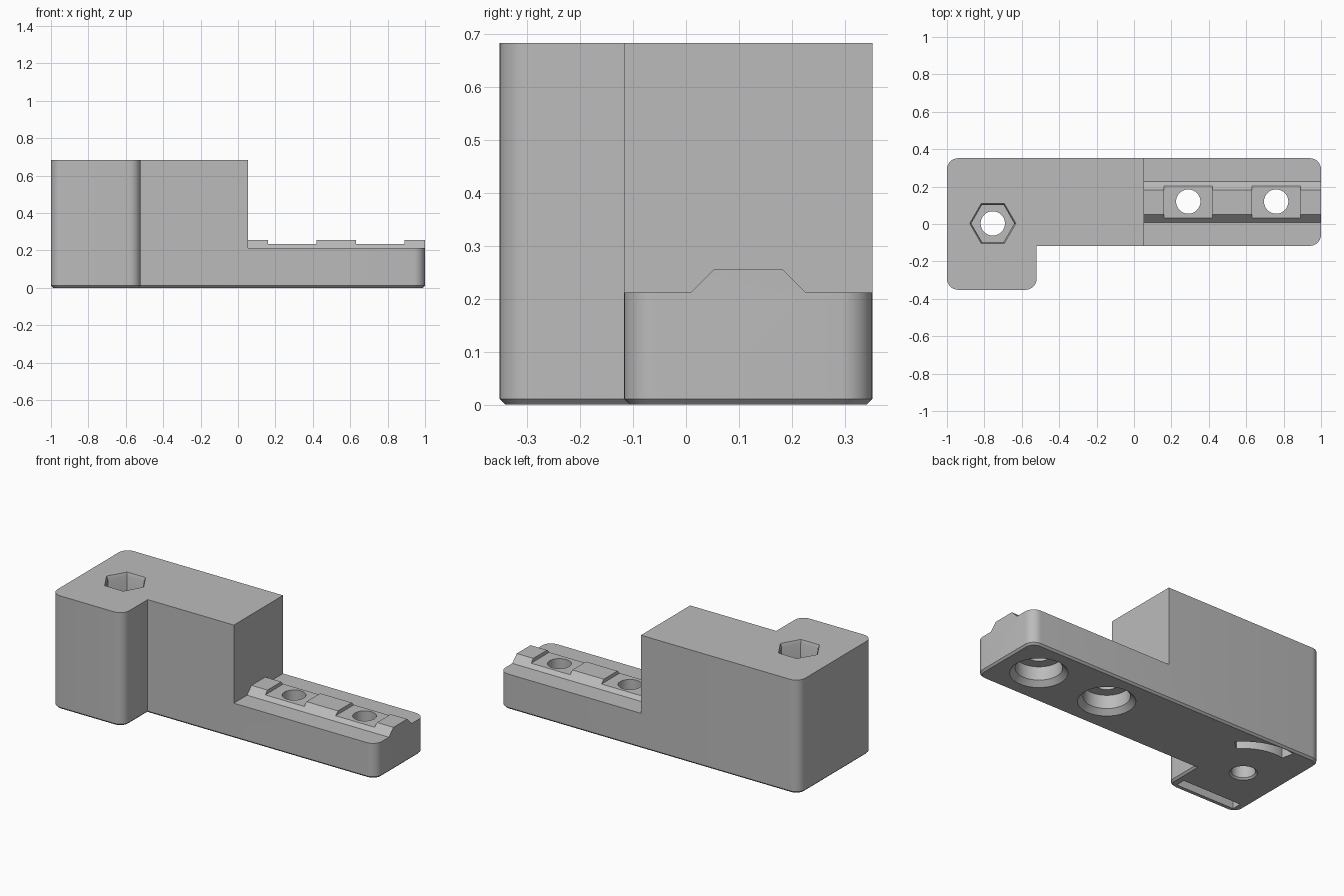
import bpy, bmesh, math
from mathutils import Vector

if "Cube" in bpy.data.objects:
    bpy.data.objects.remove(bpy.data.objects["Cube"])

gray = bpy.data.materials.new("light gray plastic")
gray.diffuse_color = (0.5, 0.5, 0.5, 1)
gray.use_nodes = True
gray.node_tree.nodes["Principled BSDF"].inputs["Base Color"].default_value = gray.diffuse_color


def to_object(name, bm):
    bmesh.ops.recalc_face_normals(bm, faces=bm.faces)
    mesh = bpy.data.meshes.new(name)
    bm.to_mesh(mesh)
    bm.free()
    mesh.materials.append(gray)
    obj = bpy.data.objects.new(name, mesh)
    bpy.context.collection.objects.link(obj)
    return obj


def prism_bm(points, direction):
    bm = bmesh.new()
    face = bm.faces.new([bm.verts.new(p) for p in points])
    ext = bmesh.ops.extrude_face_region(bm, geom=[face])["geom"]
    bmesh.ops.translate(bm, vec=Vector(direction),
                        verts=[v for v in ext if isinstance(v, bmesh.types.BMVert)])
    bmesh.ops.recalc_face_normals(bm, faces=bm.faces)
    return bm


def box(name, x0, x1, y0, y1, z0, z1):
    pts = [(x0, y0, z0), (x1, y0, z0), (x1, y1, z0), (x0, y1, z0)]
    return to_object(name, prism_bm(pts, (0, 0, z1 - z0)))


def bore(name, x, y, rings, sides=48):
    """Stack of (radius, height) rings joined into a closed turned solid."""
    bm = bmesh.new()
    loops = [[bm.verts.new((x + r * math.cos(i * math.tau / sides),
                            y + r * math.sin(i * math.tau / sides), z))
              for i in range(sides)] for r, z in rings]
    bm.faces.new(loops[0])
    bm.faces.new(loops[-1])
    for a, b in zip(loops, loops[1:]):
        for i in range(sides):
            j = (i + 1) % sides
            bm.faces.new((a[i], a[j], b[j], b[i]))
    return to_object(name, bm)


# L-shaped body with rounded outer corners and a chamfered bottom rim
H = 0.683
outline = [(-1, -0.352), (-0.52, -0.352), (-0.52, -0.117),
           (1, -0.117), (1, 0.352), (-1, 0.352)]
bm = prism_bm([(x, y, 0) for x, y in outline], (0, 0, H))
corners = [e for e in bm.edges
           if abs(e.verts[0].co.z - e.verts[1].co.z) > 0.1
           and (e.verts[0].co.xy - Vector((-0.52, -0.117))).length > 0.01]
bmesh.ops.bevel(bm, geom=corners, offset=0.06, segments=8, profile=0.5, affect='EDGES')
rim = [e for e in bm.edges if all(abs(v.co.z) < 1e-5 for v in e.verts)]
bmesh.ops.bevel(bm, geom=rim, offset=0.011, segments=1, affect='EDGES')
body = to_object("mount_body", bm)

cutters = []

# Space above the low arm, leaving the trapezoid rail standing
rail = [(-0.5, 0.212), (0.009, 0.212), (0.052, 0.255), (0.183, 0.255),
        (0.226, 0.212), (0.5, 0.212), (0.5, 0.8), (-0.5, 0.8)]
cutters.append(to_object("arm_space", prism_bm([(0.054, y, z) for y, z in rail],
                                               (1.1, 0, 0))))

# Rail notches with countersunk screw holes from below
for x in (0.29, 0.76):
    y = 0.12
    cutters.append(box("rail_notch", x - 0.13, x + 0.13, -0.02, 0.26, 0.234, 0.3))
    cutters.append(bore("screw_head_recess", x, y,
                        [(0.165, -0.01), (0.126, 0.029), (0.126, 0.11)]))
    cutters.append(bore("screw_hole", x, y, [(0.065, 0.05), (0.065, 0.4)]))

# Vertical bolt hole with hexagonal nut pocket on top
cx, cy = -0.755, 0.003
cutters.append(bore("bolt_hole", cx, cy,
                    [(0.085, -0.01), (0.065, 0.01), (0.065, 0.6)]))
cutters.append(bore("nut_pocket", cx, cy,
                    [(0.115, 0.43), (0.115, H - 0.02), (0.128, H + 0.01)], 6))

# Shallow slots in the underside: one curved, one straight
angles = [math.radians(42 + 60 * i / 14) for i in range(15)]
arc = [(cx + r * math.cos(a), cy + r * math.sin(a), -0.02)
       for r, seq in ((0.262, angles), (0.335, angles[::-1])) for a in seq]
cutters.append(to_object("curved_slot", prism_bm(arc, (0, 0, 0.08))))
cutters.append(box("straight_slot", -0.955, -0.565, -0.32, -0.262, -0.02, 0.06))

# Cut everything out of the body, then discard the cutters
bpy.context.view_layer.objects.active = body
body.select_set(True)
for c in cutters:
    m = body.modifiers.new(c.name, 'BOOLEAN')
    m.operation, m.solver, m.object = 'DIFFERENCE', 'EXACT', c
    bpy.ops.object.modifier_apply(modifier=m.name)
for c in cutters:
    bpy.data.objects.remove(c)

bpy.ops.object.shade_smooth_by_angle(angle=math.radians(30))
